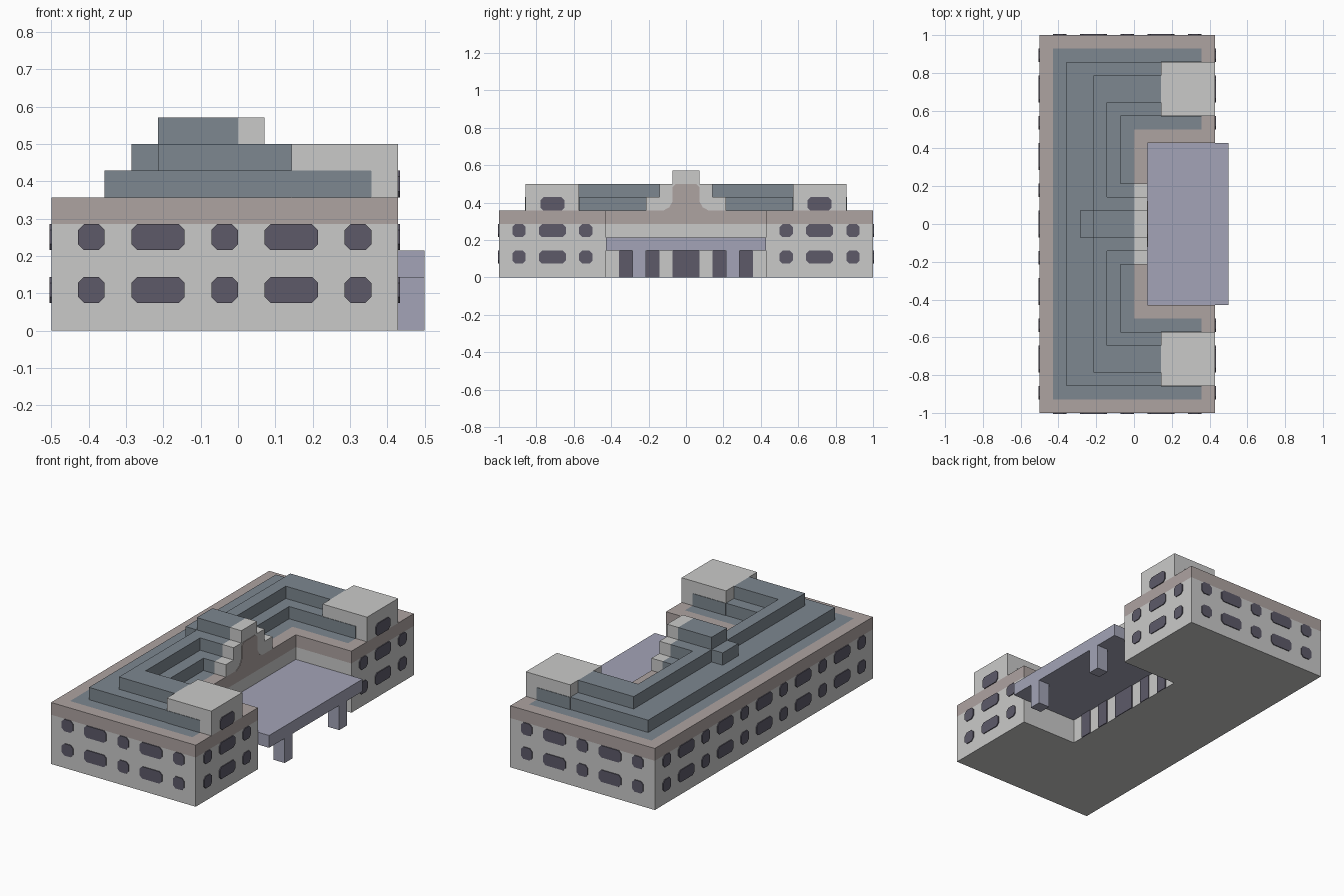
import bpy, bmesh
from mathutils import Vector

if "Cube" in bpy.data.objects:
    bpy.data.objects.remove(bpy.data.objects["Cube"])

U = 1 / 14  # building module: everything below is in modules


def material(name, hexa):
    rgb = [int(hexa[i:i + 2], 16) / 255 for i in (0, 2, 4)]
    lin = [c / 12.92 if c <= 0.04045 else ((c + 0.055) / 1.055) ** 2.4 for c in rgb]
    m = bpy.data.materials.new(name)
    m.diffuse_color = (*lin, 1)
    m.use_nodes = True
    m.node_tree.nodes["Principled BSDF"].inputs["Base Color"].default_value = m.diffuse_color
    return m


WHITE = material("white_wall", "CACAC9")
BROWN = material("warm_trim", "AEA3A1")
BLUE = material("slate_roof", "7D8790")
LILAC = material("lilac_porch", "A3A4B7")
DARK = material("dark_glass", "5D5A69")


def finish(name, bm, mats):
    bmesh.ops.recalc_face_normals(bm, faces=bm.faces)
    me = bpy.data.meshes.new(name)
    bm.to_mesh(me)
    bm.free()
    for m in mats:
        me.materials.append(m)
    ob = bpy.data.objects.new(name, me)
    bpy.context.collection.objects.link(ob)
    return ob


def loft(bm, rings, mats=None):
    """Skin closed rings of points, cap both ends; mats = index per band + top cap."""
    vs = [[bm.verts.new(Vector(p) * U) for p in r] for r in rings]
    n = len(vs[0])
    for k in range(len(vs) - 1):
        for i in range(n):
            j = (i + 1) % n
            f = bm.faces.new((vs[k][i], vs[k][j], vs[k + 1][j], vs[k + 1][i]))
            f.material_index = mats[k] if mats else 0
    bm.faces.new(vs[0][::-1])
    bm.faces.new(vs[-1]).material_index = mats[-1] if mats else 0


def box(name, x, y, z, mat):
    bm = bmesh.new()
    loft(bm, [[(x[0], y[0], h), (x[1], y[0], h), (x[1], y[1], h), (x[0], y[1], h)] for h in z])
    return finish(name, bm, [mat])


def u_plan(x0, x1, xi, yo, yi, z):
    """U-shaped plan, open toward +x."""
    return [(x0, -yo, z), (x1, -yo, z), (x1, -yi, z), (xi, -yi, z),
            (xi, yi, z), (x1, yi, z), (x1, yo, z), (x0, yo, z)]


def plates(name, rects, place, mat, c=0.22, t=0.07):
    """Thin corner-cut plates (a0, a1, z0, z1); place maps (a, z, depth) to xyz."""
    bm = bmesh.new()
    for a0, a1, z0, z1 in rects:
        pts = [(a0 + c, z0), (a1 - c, z0), (a1, z0 + c), (a1, z1 - c),
               (a1 - c, z1), (a0 + c, z1), (a0, z1 - c), (a0, z0 + c)]
        loft(bm, [[place(a, z, d) for a, z in pts] for d in (-0.02, t)])
    return finish(name, bm, [mat])


# main U-shaped block: walls, trim band, trim rim, slate roof deck
bm = bmesh.new()
loft(bm, [u_plan(-7, 6, 1, 14, 6, 0), u_plan(-7, 6, 1, 14, 6, 4),
          u_plan(-7, 6, 1, 14, 6, 5), u_plan(-6, 5, 0, 13, 7, 5)], [0, 1, 1, 2])
finish("main_block", bm, [WHITE, BROWN, BLUE])

# two stepped roof tiers
for name, a in (("lower_roof_tier", (-5, 2, -1, 12, 8)), ("upper_roof_tier", (-3, 2, -2, 11, 9))):
    z = 5 if a[0] == -5 else 6
    bm = bmesh.new()
    loft(bm, [u_plan(*a, z), u_plan(*a, z + 1)])
    finish(name, bm, [BLUE])

# stepped central roof behind the gable, and rear dormer
for i in range(3):
    box(f"gable_roof_step_{i + 1}", (-1 - i, 0), (i - 3, 3 - i), (5 + i, 6 + i), BLUE)
box("rear_dormer", (-4, -3), (-1, 1), (6, 7), BLUE)

# stepped gable wall with trim panel on its face
half = [(3, 5), (3, 6), (2, 6), (2, 7), (1, 7), (1, 8)]
bm = bmesh.new()
prof = half + [(-y, z) for y, z in reversed(half)]
loft(bm, [[(x, y, z) for y, z in prof] for x in (0, 1)])
finish("gable_wall", bm, [WHITE])
half = [(1.7, 5), (1.25, 5.25), (1, 5.7), (1, 6.75), (0.75, 7)]
prof = half + [(-y, z) for y, z in reversed(half)]
bm = bmesh.new()
loft(bm, [[(x, y, z) for y, z in prof] for x in (0.98, 1.05)])
finish("gable_trim_panel", bm, [BROWN])

# corner pavilions on the wing ends, slate skirting on their sides
for s, tag in ((-1, "south"), (1, "north")):
    box(f"{tag}_pavilion", (2, 6), sorted((8 * s, 12 * s)), (5, 7), WHITE)
    plates(f"{tag}_outer_skirting", [(2, 5, 5, 6)],
           lambda a, z, d: (a, s * (12 + d), z), BLUE, c=0.02, t=0.04)
    plates(f"{tag}_inner_skirting", [(2, 5, 5, 6)],
           lambda a, z, d: (a, s * (8 - d), z), BLUE, c=0.02, t=0.04)
    plates(f"{tag}_pavilion_window", [(9.1, 10.9, 5, 6)],
           lambda a, z, d: (6 + d, s * a, z), DARK)
    # porch post
    box(f"{tag}_porch_post", (6, 7), sorted((3 * s, 4 * s)), (0, 2), LILAC)

# porch roof slab
box("porch_roof", (1, 7), (-6, 6), (2, 3), LILAC)


# windows: two storeys, narrow and wide alternating
def storeys(spans):
    return [(a, b, z, z + 0.97) for a, b in spans for z in (1.04, 3.02)]


side = [(-6, -5), (-4, -2), (-1, 0), (1, 3), (4, 5)]
wing = [(7, 8), (9, 11), (12, 13)]
mirrored = [(-b, -a) for a, b in wing]
middle = [(-6, -4), (-3, -2), (-1, 1), (2, 3), (4, 6)]
plates("front_windows", storeys(side), lambda a, z, d: (a, -14 - d, z), DARK)
plates("back_windows", storeys(side), lambda a, z, d: (a, 14 + d, z), DARK)
plates("wing_end_windows", storeys(wing + mirrored), lambda a, z, d: (6 + d, a, z), DARK)
plates("long_side_windows", storeys(mirrored + middle + wing), lambda a, z, d: (-7 - d, a, z), DARK)

# doors under the porch
doors = [(-5, -4), (-3, -2), (-1, 1), (2, 3), (4, 5)]
plates("porch_doors", [(a, b, 0, 2) for a, b in doors],
       lambda a, z, d: (1 + d, a, z), DARK, c=0.03)
